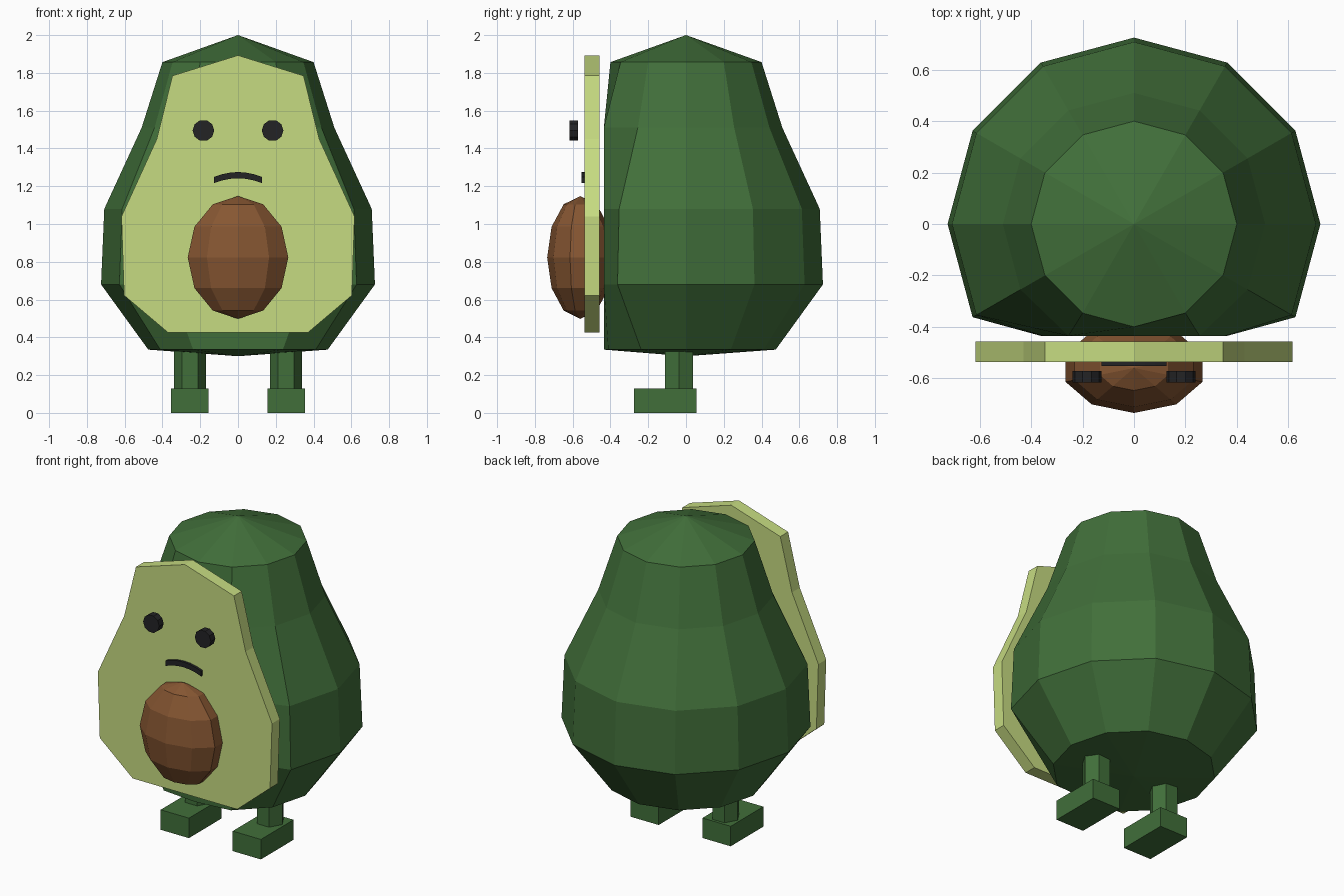
import bpy, bmesh, math
from mathutils import Matrix

if "Cube" in bpy.data.objects:
    bpy.data.objects.remove(bpy.data.objects["Cube"])


def material(name, r, g, b):
    def lin(c):
        c /= 255
        return c / 12.92 if c <= 0.04045 else ((c + 0.055) / 1.055) ** 2.4
    m = bpy.data.materials.new(name)
    m.diffuse_color = (lin(r), lin(g), lin(b), 1)
    m.use_nodes = True
    m.node_tree.nodes["Principled BSDF"].inputs["Base Color"].default_value = m.diffuse_color
    return m


skin = material("skin green", 65, 111, 58)
flesh = material("flesh light green", 198, 219, 129)
stone_brown = material("stone brown", 134, 86, 50)
black = material("face black", 35, 35, 37)


def finish(name, bm, mat):
    bmesh.ops.recalc_face_normals(bm, faces=bm.faces[:])
    mesh = bpy.data.meshes.new(name)
    bm.to_mesh(mesh)
    bm.free()
    mesh.materials.append(mat)
    obj = bpy.data.objects.new(name, mesh)
    bpy.context.collection.objects.link(obj)
    return obj


def plate(name, outline, y0, y1, mat):
    """Extrude an x-z outline from y0 to y1."""
    bm = bmesh.new()
    face = bm.faces.new([bm.verts.new((x, y0, z)) for x, z in outline])
    ext = bmesh.ops.extrude_face_region(bm, geom=[face])
    for v in ext["geom"]:
        if isinstance(v, bmesh.types.BMVert):
            v.co.y = y1
    return finish(name, bm, mat)


# Body: twelve-sided turned shape, its front pressed flat
SIDES, FRONT = 12, -0.435
bm = bmesh.new()
rings = []
for r, z in [(0.475, 0.335), (0.725, 0.68), (0.708, 1.08), (0.51, 1.51), (0.40, 1.857)]:
    ring = []
    for i in range(SIDES):
        a = math.tau * i / SIDES
        ring.append(bm.verts.new((r * math.cos(a), max(r * math.sin(a), FRONT), z)))
    rings.append(ring)
bottom, top = bm.verts.new((0, 0, 0.30)), bm.verts.new((0, 0, 2.0))
for i in range(SIDES):
    j = (i + 1) % SIDES
    for low, high in zip(rings, rings[1:]):
        bm.faces.new((low[i], low[j], high[j], high[i]))
    bm.faces.new((bottom, rings[0][j], rings[0][i]))
    bm.faces.new((top, rings[-1][i], rings[-1][j]))
finish("body", bm, skin)

# Cut face of the fruit
half = [(0.37, 0.425), (0.603, 0.622), (0.617, 1.04), (0.43, 1.45), (0.347, 1.785)]
outline = half + [(0, 1.893)] + [(-x, z) for x, z in reversed(half)]
plate("flesh_slab", outline, -0.537, -0.458, flesh)

# Stone
bm = bmesh.new()
bmesh.ops.create_uvsphere(bm, u_segments=10, v_segments=6, radius=1,
                          matrix=Matrix.Translation((0, -0.56, 0.823)) @ Matrix.Diagonal((0.28, 0.175, 0.325, 1)))
finish("stone", bm, stone_brown)

# Mouth: drooping arc
xs = [-0.126 + 0.042 * i for i in range(7)]
upper = [(x, 1.275 - 1.6 * x * x) for x in xs]
lower = [(x, 1.242 - 1.6 * x * x) for x in reversed(xs)]
plate("mouth", upper + lower, -0.553, -0.536, black)

for side, s in (("left", -1), ("right", 1)):
    # Eye: short disc standing in front of the slab
    ring = [(s * 0.183 + 0.057 * math.cos(math.tau * i / 10),
             1.495 + 0.057 * math.sin(math.tau * i / 10)) for i in range(10)]
    plate(side + "_eye", ring, -0.617, -0.572, black)

    # Leg: hexagonal post
    bm = bmesh.new()
    bmesh.ops.create_cone(bm, cap_ends=True, segments=6, radius1=0.085, radius2=0.085, depth=0.30,
                          matrix=Matrix.Translation((s * 0.255, -0.037, 0.25)) @ Matrix.Rotation(math.pi / 6, 4, "Z"))
    if max(v.co.y for v in bm.verts) + 0.037 > 0.08:  # keep corners on the x axis
        bmesh.ops.rotate(bm, verts=bm.verts[:], cent=(s * 0.255, -0.037, 0),
                         matrix=Matrix.Rotation(math.pi / 6, 3, "Z"))
    finish(side + "_leg", bm, skin)

    # Foot
    bm = bmesh.new()
    bmesh.ops.create_cube(bm, size=1, matrix=Matrix.Translation((s * 0.255, -0.11, 0.064))
                          @ Matrix.Diagonal((0.20, 0.33, 0.128, 1)))
    finish(side + "_foot", bm, skin)
